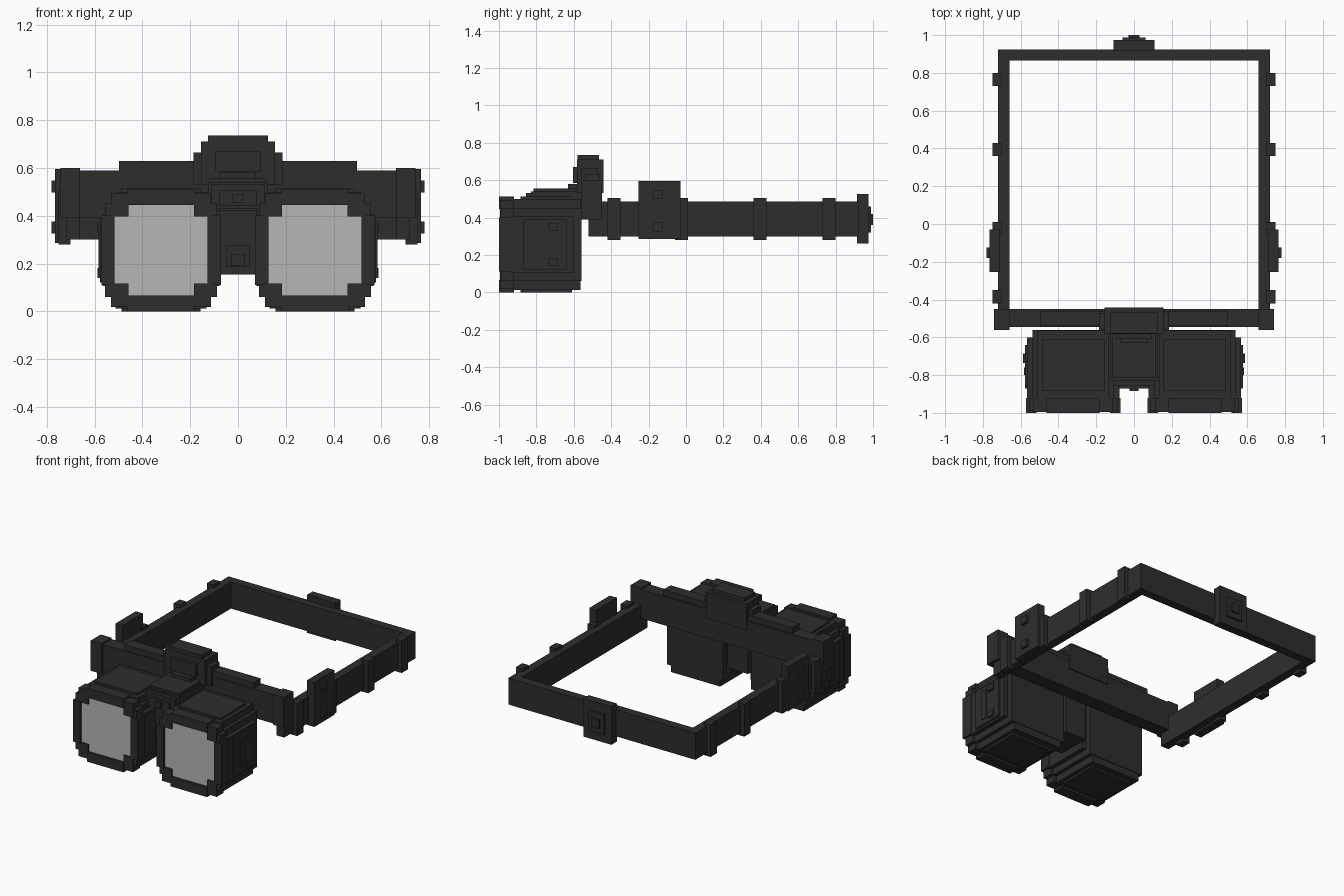
import bpy, bmesh
from mathutils import Matrix, Vector


def material(name, rgb):
    m = bpy.data.materials.new(name)
    m.diffuse_color = (*rgb, 1)
    return m


DARK = material("charcoal", (0.027, 0.027, 0.027))
GLASS = material("pale grey glass", (0.47, 0.47, 0.47))


def part(name, boxes, mat=DARK, mirror=False):
    """One object from boxes (x0, x1, y0, y1, z0, z1), optionally mirrored in x."""
    bm = bmesh.new()
    for x0, x1, y0, y1, z0, z1 in boxes:
        for s in ((1, -1) if mirror else (1,)):
            centre = Vector((s * (x0 + x1) / 2, (y0 + y1) / 2, (z0 + z1) / 2))
            size = Matrix.Diagonal((x1 - x0, y1 - y0, z1 - z0, 1))
            bmesh.ops.create_cube(bm, size=1, matrix=Matrix.Translation(centre) @ size)
    me = bpy.data.meshes.new(name)
    bm.to_mesh(me)
    bm.free()
    me.materials.append(mat)
    ob = bpy.data.objects.new(name, me)
    bpy.context.collection.objects.link(ob)
    return ob


# Head strap: two sides and the back
part("strap_sides", [(0.66, 0.72, -0.52, 0.925, 0.3, 0.485)], mirror=True)
part("strap_back", [(-0.66, 0.66, 0.865, 0.925, 0.3, 0.485)])
part("strap_loops", [(0.70, 0.75, y, y + 0.07, 0.28, 0.505)
                     for y in (-0.42, -0.06, 0.36, 0.73)], mirror=True)
part("side_clips", [(0.71, 0.766, -0.255, -0.03, 0.285, 0.595)], mirror=True)
part("clip_studs", [(0.76, 0.781, -0.18, -0.125, z, z + 0.05)
                    for z in (0.325, 0.498)], mirror=True)

# Stepped buckle at the back
part("back_buckle", [(-0.108, 0.108, 0.915, 0.975, 0.26, 0.525),
                     (-0.06, 0.06, 0.97, 0.988, 0.32, 0.46),
                     (-0.03, 0.03, 0.98, 1.0, 0.36, 0.42)])

# Front bar with end caps and top rail
part("front_bar", [(-0.67, 0.67, -0.545, -0.45, 0.39, 0.59)])
part("top_rail", [(-0.497, 0.497, -0.54, -0.46, 0.57, 0.63)])
part("bar_end_caps", [(0.66, 0.742, -0.56, -0.45, 0.39, 0.6)], mirror=True)

# Central mount block
part("mount", [(-0.125, 0.125, -0.58, -0.465, 0.5, 0.735),
               (-0.155, 0.155, -0.582, -0.442, 0.53, 0.71),
               (-0.186, 0.186, -0.56, -0.47, 0.53, 0.665)])
part("mount_plate", [(-0.095, 0.095, -0.605, -0.58, 0.585, 0.67)])

# Bridge between the two eyepieces
part("bridge", [(-0.125, 0.125, -0.83, -0.56, 0.42, 0.54),
                (-0.115, 0.115, -0.815, -0.58, 0.5, 0.555),
                (-0.075, 0.075, -0.63, -0.57, 0.54, 0.58),
                (-0.11, 0.11, -0.855, -0.8, 0.43, 0.53),
                (-0.08, 0.08, -0.872, -0.85, 0.44, 0.505),
                (-0.025, 0.025, -0.885, -0.87, 0.455, 0.49)])
part("nose_column", [(-0.08, 0.08, -0.8, -0.57, 0.155, 0.44),
                     (-0.05, 0.05, -0.815, -0.8, 0.185, 0.275),
                     (-0.03, 0.03, -0.825, -0.815, 0.19, 0.24)])

# Eyepieces: stepped housings centred on (CX, CZ)
CX, CZ = 0.322, 0.256


def stepped(hx, hz, y0, y1):
    return (CX - hx, CX + hx, y0, y1, CZ - hz, CZ + hz)


part("eyepiece_housings", [stepped(0.165, 0.257, -0.885, -0.61),
                           stepped(0.19, 0.243, -0.925, -0.565),
                           stepped(0.215, 0.195, -0.93, -0.56),
                           stepped(0.245, 0.15, -0.94, -0.6)], mirror=True)
part("side_panels", [(0.56, 0.577, -0.87, -0.64, 0.12, 0.39),
                     (0.57, 0.583, -0.80, -0.76, 0.155, 0.36),
                     (0.57, 0.588, -0.735, -0.685, 0.33, 0.372),
                     (0.57, 0.588, -0.735, -0.685, 0.14, 0.182)], mirror=True)

# Front rims: straight pieces plus stepped corners around the glass
Y0, Y1 = -1.0, -0.92
rim = []
for s in (1, -1):
    def piece(u0, u1, w0, w1, front=Y0, both=True):
        for t in ((1, -1) if both else (1,)):
            us = sorted((CX + s * u0, CX + s * u1))
            ws = sorted((CZ + t * w0, CZ + t * w1))
            rim.append((*us, front, Y1, *ws))
    piece(0, 0.14, 0.19, 0.256)                          # top and bottom
    piece(0.195, 0.25, -0.145, 0.145, both=False)        # left and right
    piece(0.137, 0.21, 0.14, 0.238, front=-0.994)        # inner corners
    piece(0.2, 0.235, 0.135, 0.195, front=-0.99)         # outer corners
part("eyepiece_rims", rim, mirror=True)

# Glass, with corners covered by the rims
part("lenses", [stepped(0.197, 0.192, -0.983, -0.93)], GLASS, mirror=True)
